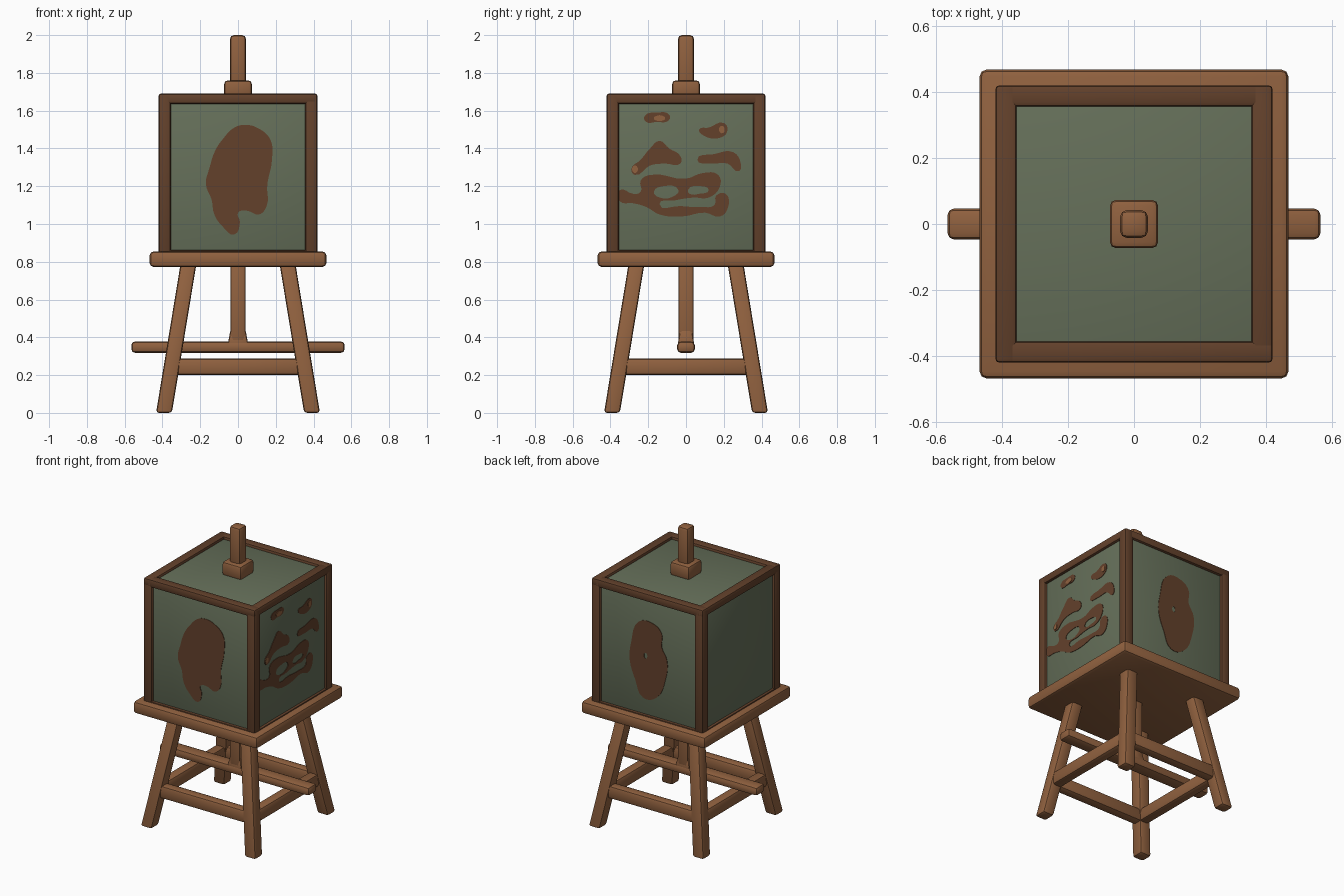
import bpy, bmesh
from math import radians, cos, sin, pi
from mathutils import Vector

old = bpy.data.objects.get("Cube")
if old:
    bpy.data.objects.remove(old, do_unlink=True)


def material(name, srgb):
    linear = [(c / 255) ** 2.2 for c in srgb] + [1]
    mat = bpy.data.materials.new(name)
    mat.use_nodes = True
    mat.diffuse_color = linear
    bsdf = mat.node_tree.nodes["Principled BSDF"]
    bsdf.inputs["Base Color"].default_value = linear
    bsdf.inputs["Roughness"].default_value = 0.8
    return mat


WOOD = material("warm wood", (143, 97, 65))
DARK = material("dark wood", (99, 67, 47))
GREEN = material("sage panel", (101, 111, 90))


def finish(name, mesh, mat):
    obj = bpy.data.objects.new(name, mesh)
    bpy.context.collection.objects.link(obj)
    mesh.materials.clear()
    mesh.materials.append(mat)
    bpy.ops.object.select_all(action='DESELECT')
    obj.select_set(True)
    bpy.context.view_layer.objects.active = obj
    bpy.ops.object.shade_smooth_by_angle(angle=radians(35))
    return obj


def block(name, low, high, mat, bevel=0.012, taper=None, lean=(0, 0)):
    """Rounded box; taper = (axis, scale at the high end), lean shifts the top."""
    low, high = Vector(low), Vector(high)
    mid, size = (low + high) / 2, high - low
    bm = bmesh.new()
    bmesh.ops.create_cube(bm, size=1)
    for v in bm.verts:
        top = v.co.z > 0
        if taper and top:
            v.co.x *= taper
            v.co.y *= taper
        v.co = mid + v.co * size
        if top:
            v.co += Vector((*lean, 0))
    bmesh.ops.bevel(bm, geom=bm.edges[:], offset=bevel, segments=2,
                    profile=0.5, affect='EDGES', clamp_overlap=True)
    mesh = bpy.data.meshes.new(name)
    bm.to_mesh(mesh)
    bm.free()
    return finish(name, mesh, mat)


def patch(name, outlines, mat, turn, lift=0.0):
    """Thin painted plate on a side wall; later outlines inside cut holes."""
    curve = bpy.data.curves.new(name, 'CURVE')
    curve.dimensions = '2D'
    curve.fill_mode = 'BOTH'
    curve.extrude = 0.003
    curve.resolution_u = 4
    for outline in outlines:
        spline = curve.splines.new('BEZIER')
        spline.bezier_points.add(len(outline) - 1)
        spline.use_cyclic_u = True
        for point, (u, z) in zip(spline.bezier_points, outline):
            point.co = (u / 100, z / 100, 0)
            point.handle_left_type = point.handle_right_type = 'AUTO'
    temp = bpy.data.objects.new(name, curve)
    bpy.context.collection.objects.link(temp)
    graph = bpy.context.evaluated_depsgraph_get()
    mesh = bpy.data.meshes.new_from_object(temp.evaluated_get(graph))
    bpy.data.objects.remove(temp, do_unlink=True)
    obj = finish(name, mesh, mat)
    angle = radians(turn)
    reach = WALL + lift
    obj.rotation_euler = (radians(90), 0, angle)
    obj.location = (sin(angle) * reach, -cos(angle) * reach, 0)


def dot(u, z, wide, tall):
    return [(u + wide * cos(i * pi / 3), z + tall * sin(i * pi / 3)) for i in range(6)]


WALL, FRAME = 0.402, 0.42
SIDES = ((-1, "right"), (1, "left"))

# Platform and cubic body
block("platform", (-.468, -.468, .772), (.468, .468, .855), WOOD, .022)
block("body_panels", (-WALL, -WALL, .84), (WALL, WALL, 1.672), GREEN, .005)

# Body frame: corner posts, top beams and thin base strips
for s, side in SIDES:
    inner, outer = sorted((s * .356, s * FRAME))
    for t, end in ((-1, "front"), (1, "back")):
        a, b = sorted((t * .356, t * FRAME))
        block(f"frame_post_{end}_{side}", (inner, a, .84), (outer, b, 1.688), DARK)
    block(f"frame_top_{side}", (inner, -FRAME, 1.636), (outer, FRAME, 1.69), DARK)
    block(f"frame_base_{side}", (inner, -.41, .84), (s * .005 + outer if s < 0 else outer, .41, .862), DARK, .005)
    end = "front" if s < 0 else "back"
    block(f"frame_top_{end}", (-FRAME, inner, 1.636), (FRAME, outer, 1.69), DARK)
    block(f"frame_base_{end}", (-.41, inner, .84), (.41, outer, .862), DARK, .005)

# Top handle
block("handle_collar", (-.073, -.073, 1.665), (.073, .073, 1.76), WOOD, .018)
block("handle_post", (-.042, -.042, 1.7), (.042, .042, 2.0), WOOD, .02)

# Splayed legs
for s, side in SIDES:
    for t, end in ((-1, "front"), (1, "back")):
        x, y = s * .392, t * .392
        block(f"leg_{end}_{side}", (x - .042, y - .042, 0), (x + .042, y + .042, .79),
              WOOD, .016, lean=(-s * .13, -t * .13))

# Rails between the legs
for s, side in SIDES:
    a, b = sorted((s * .315, s * .385))
    block(f"rail_{side}", (a, -.34, .2), (b, .34, .288), WOOD, .018)
    end = "front" if s < 0 else "back"
    block(f"rail_{end}", (-.34, a, .2), (.34, b, .288), WOOD, .018)

# Central spindle with its crossbar
block("spindle", (-.04, -.04, .33), (.04, .04, .79), WOOD, .014)
block("spindle_foot", (-.056, -.045, .35), (.056, .045, .44), WOOD, .012, taper=.72)
block("crossbar", (-.565, -.047, .318), (.565, .047, .378), WOOD, .02)

# Painted blot on the front
patch("front_blot", [[
    (4, 152.5), (10, 151), (17, 145), (18, 134), (15.5, 121), (15, 109), (11, 105),
    (5, 107), (0, 106), (1, 101), (-2, 94.5), (-8, 98.5), (-12.5, 105), (-14, 113),
    (-17, 121), (-15, 130), (-12, 139), (-8, 145), (-2, 151)]], DARK, 0)

# Painted blot on the back
patch("back_blot", [[
    (-7, 148), (4, 149), (10, 144), (10, 135), (14, 127), (13, 114), (6, 99.5),
    (-4, 97), (-10, 108), (-14, 120), (-13, 132)], dot(-2, 126, 1.2, 2)], DARK, 180)

# Painted marks on the +x side
patch("brow_marks", [
    [(-22, 157), (-15, 159), (-9, 158), (-9, 155), (-16, 154), (-21, 154)],
    [(7, 150), (12, 151), (20, 153.5), (22, 150), (19, 146), (9, 147)]], DARK, 90)
patch("eye_marks", [
    [(-29, 129), (-24, 134), (-19, 140), (-14, 144), (-9, 140), (-3, 136),
     (-3, 132), (-11, 132), (-19, 131), (-27, 126)],
    [(6, 134), (15, 137), (25, 138), (29, 132), (28, 128), (22, 132), (13, 132)]], DARK, 90)
patch("mouth_mark", [
    [(-35, 118), (-28, 116), (-24, 117), (-24, 123), (-19, 126), (0, 124), (9, 127),
     (17, 126), (18, 120), (12, 114), (4, 114), (-6, 112.5), (-14, 110.5), (-3, 109.5),
     (8, 109), (15, 110), (16, 115), (21, 116), (22, 108), (18, 104), (10, 106),
     (-2, 104), (-14, 105), (-21, 109), (-28, 111), (-35, 112)],
    [(-17, 117), (-12, 120), (-4, 118), (-6, 115), (-14, 114)],
    [(1, 118), (8, 120), (12, 118), (7, 116), (2, 116)]], DARK, 90)
patch("worn_spots", [dot(-14, 156, 3, 1.5), dot(19, 150, 1.5, 2), dot(-27, 129, 1.5, 2)],
      WOOD, 90, .003)
